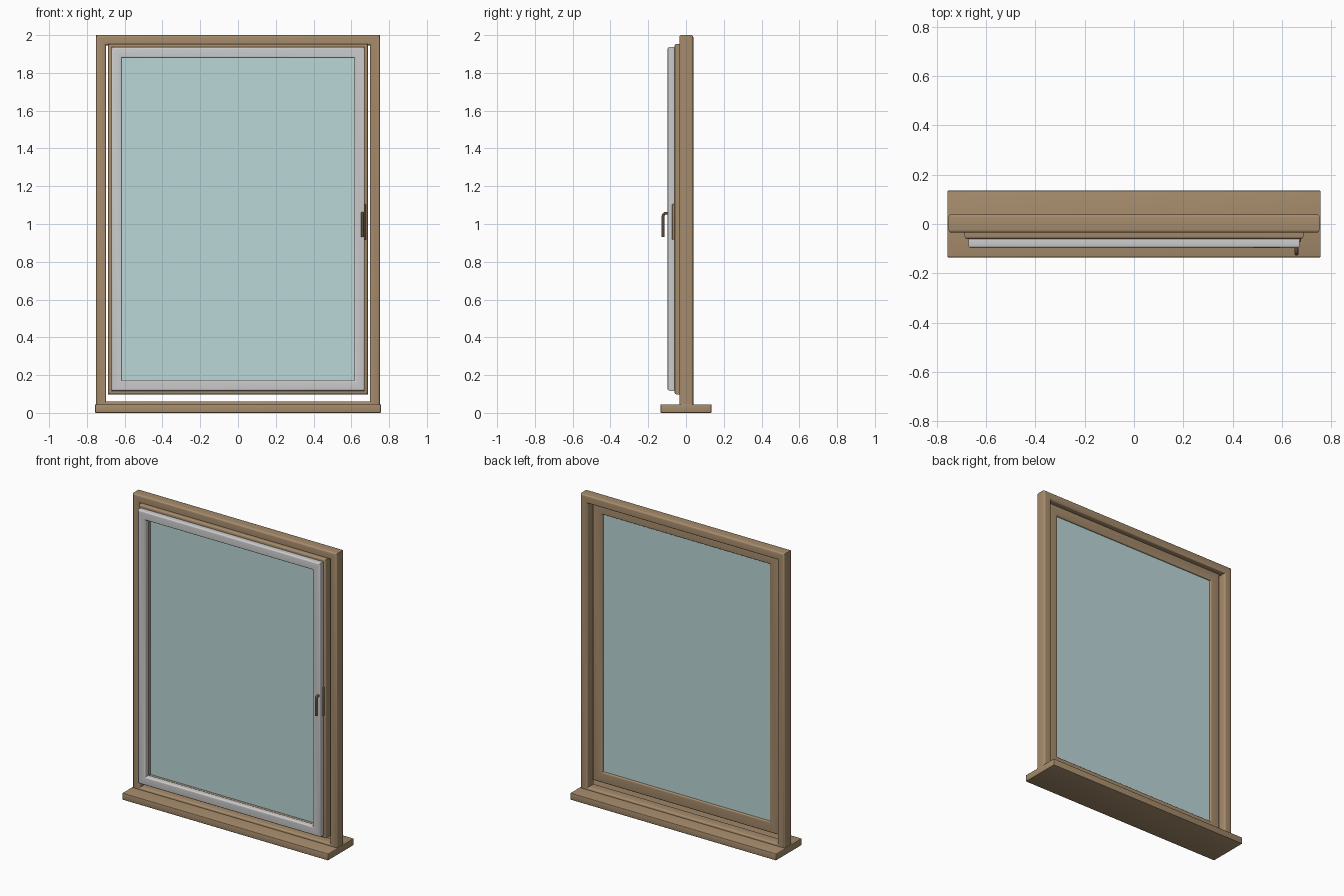
import bpy, bmesh, math
from mathutils import Vector

if "Cube" in bpy.data.objects:
    bpy.data.objects.remove(bpy.data.objects["Cube"])


def material(name, color):
    m = bpy.data.materials.new(name)
    m.diffuse_color = color
    m.use_nodes = True
    m.node_tree.nodes["Principled BSDF"].inputs["Base Color"].default_value = m.diffuse_color
    return m


WOOD = material("wood", (0.38, 0.26, 0.15, 1))
GLASS = material("glass", (0.50, 0.68, 0.69, 1))


def finish(ob, mat):
    if mat:
        ob.data.materials.append(mat)
    bpy.ops.object.select_all(action='DESELECT')
    bpy.context.view_layer.objects.active = ob
    ob.select_set(True)
    bpy.ops.object.shade_smooth_by_angle(angle=math.radians(35))
    return ob


def mesh_object(name, bm, mat):
    bmesh.ops.recalc_face_normals(bm, faces=bm.faces)
    me = bpy.data.meshes.new(name)
    bm.to_mesh(me)
    bm.free()
    ob = bpy.data.objects.new(name, me)
    bpy.context.collection.objects.link(ob)
    return finish(ob, mat)


def box(name, lo, hi, mat, bevel=0.0):
    lo, hi = Vector(lo), Vector(hi)
    bm = bmesh.new()
    bmesh.ops.create_cube(bm, size=1)
    for v in bm.verts:
        v.co = (lo + hi) / 2 + v.co * (hi - lo)
    if bevel:
        bmesh.ops.bevel(bm, geom=bm.edges[:], offset=bevel, segments=3,
                        profile=0.5, affect='EDGES')
    return mesh_object(name, bm, mat)


def rounded_profile(width, y0, y1, r, seg=4):
    """Rounded rectangle of (inset, y) points."""
    pts = []
    centres = [(width - r, y1 - r), (r, y1 - r), (r, y0 + r), (width - r, y0 + r)]
    for k, (cx, cy) in enumerate(centres):
        for i in range(seg + 1):
            a = math.pi / 2 * (k + i / seg)
            pts.append((cx + r * math.cos(a), cy + r * math.sin(a)))
    return pts


def ring(name, half_x, z0, z1, profile, mat):
    """Mitred rectangular frame swept from a profile."""
    bm = bmesh.new()
    loops = []
    for sx, z, sz in ((-1, z0, 1), (1, z0, 1), (1, z1, -1), (-1, z1, -1)):
        loops.append([bm.verts.new((sx * (half_x - d), y, z + sz * d)) for d, y in profile])
    n = len(profile)
    for c in range(4):
        a, b = loops[c], loops[(c + 1) % 4]
        for i in range(n):
            j = (i + 1) % n
            bm.faces.new((a[i], a[j], b[j], b[i]))
    return mesh_object(name, bm, mat)


# Fixed outer frame and sill
box("sill", (-0.757, -0.135, 0), (0.757, 0.135, 0.045), WOOD, 0.004)
ring("outer_frame", 0.752, 0.005, 2.0, rounded_profile(0.054, -0.035, 0.039, 0.012), WOOD)

# Opening sash: wooden ring, grey front ring, glass
ring("sash_frame", 0.687, 0.098, 1.953, rounded_profile(0.072, -0.060, 0.002, 0.010), WOOD)
ring("sash_cover", 0.671, 0.117, 1.936, rounded_profile(0.057, -0.097, -0.055, 0.010), None)
box("glass_pane", (-0.63, -0.040, 0.155), (0.63, -0.010, 1.90), GLASS)

# Handle: backplate on the sash edge and a bent lever
box("handle_plate", (0.662, -0.073, 0.915), (0.677, -0.055, 1.105), WOOD, 0.003)

curve = bpy.data.curves.new("handle_lever", 'CURVE')
curve.dimensions = '3D'
curve.bevel_depth = 0.008
curve.bevel_resolution = 3
curve.use_fill_caps = True
path = [(-0.070, 1.057)]
for i in range(6):
    a = math.pi / 2 * i / 5
    path.append((-0.106 - 0.015 * math.sin(a), 1.042 + 0.015 * math.cos(a)))
path.append((-0.121, 0.932))
spline = curve.splines.new('POLY')
spline.points.add(len(path) - 1)
for p, (y, z) in zip(spline.points, path):
    p.co = (0.659, y, z, 1)
lever = bpy.data.objects.new("handle_lever", curve)
bpy.context.collection.objects.link(lever)
bpy.context.view_layer.objects.active = lever
bpy.ops.object.select_all(action='DESELECT')
lever.select_set(True)
bpy.ops.object.convert(target='MESH')
finish(bpy.context.object, WOOD)
